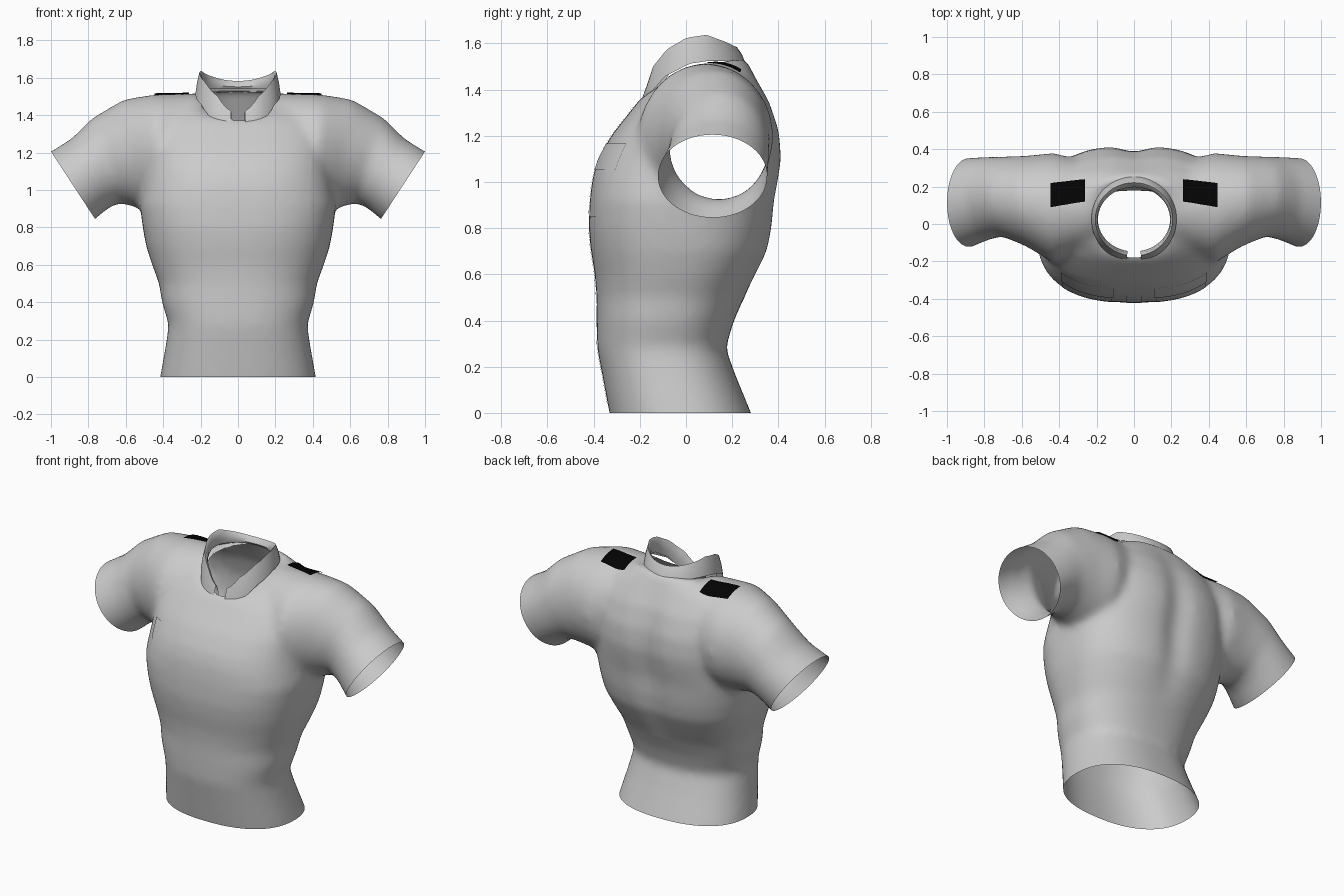
import bpy, bmesh, math
from mathutils import Vector
from mathutils.bvhtree import BVHTree

cube = bpy.data.objects.get("Cube")
if cube:
    bpy.data.objects.remove(cube, do_unlink=True)


def material(name, rgb):
    m = bpy.data.materials.new(name)
    m.use_nodes = True
    m.diffuse_color = (*rgb, 1)
    bsdf = m.node_tree.nodes["Principled BSDF"]
    bsdf.inputs["Base Color"].default_value = (*rgb, 1)
    bsdf.inputs["Roughness"].default_value = 0.8
    return m


GREY = material("light grey cloth", (0.6, 0.6, 0.6))
BLACK = material("black cloth", (0.001, 0.001, 0.001))


def add_object(name, bm, mat):
    mesh = bpy.data.meshes.new(name)
    bm.to_mesh(mesh)
    bm.free()
    obj = bpy.data.objects.new(name, mesh)
    bpy.context.collection.objects.link(obj)
    mesh.materials.append(mat)
    return obj


def shade(obj, angle=40):
    bpy.ops.object.select_all(action="DESELECT")
    obj.select_set(True)
    bpy.context.view_layer.objects.active = obj
    bpy.ops.object.shade_smooth_by_angle(angle=math.radians(angle))


def loft(bm, rings):
    """Closed skin over a list of point rings."""
    loops = [[bm.verts.new(p) for p in ring] for ring in rings]
    for a, b in zip(loops, loops[1:]):
        for i in range(len(a)):
            j = (i + 1) % len(a)
            bm.faces.new((a[i], a[j], b[j], b[i]))
    bm.faces.new(loops[0][::-1])
    bm.faces.new(loops[-1])


def power(v, e):
    return math.copysign(abs(v) ** e, v)


SIDES = 48
ANGLES = [2 * math.pi * i / SIDES for i in range(SIDES)]


def torso_ring(zf, zb, hw, yf, yb):
    # The chest is squarer than the waist
    e = 0.85 - 0.1 * min(max((zf - 0.5) / 0.4, 0), 1)
    ring = []
    for a in ANGLES:
        t = (power(math.sin(a), e) + 1) / 2
        ring.append((hw * power(math.cos(a), e), yf + (yb - yf) * t,
                     zf + (zb - zf) * (1 - (1 - t) ** 2)))
    return ring


def sleeve_ring(side, tx, tz, bx, bz, yf, yb):
    ring = []
    for a in ANGLES:
        t = (math.sin(a) + 1) / 2
        ring.append((side * (bx + (tx - bx) * t),
                     (yf + yb) / 2 + (yb - yf) / 2 * math.cos(a), bz + (tz - bz) * t))
    return ring


# Torso rings: front height, back height, half width, front y, back y
TORSO = [
    (-.1, -.1, .43, -.31, .32), (0, 0, .417, -.332, .282), (.15, .15, .39, -.36, .22),
    (.28, .28, .37, -.385, .172), (.4, .4, .408, -.387, .208), (.5, .5, .422, -.387, .253),
    (.6, .6, .46, -.395, .307), (.7, .7, .492, -.412, .358), (.8, .8, .51, -.422, .378),
    (.92, .92, .525, -.417, .388), (1.02, 1.02, .51, -.405, .408), (1.1, 1.1, .5, -.38, .42),
    (1.2, 1.22, .5, -.325, .41), (1.27, 1.35, .47, -.27, .365),
    (1.33, 1.46, .4, -.222, .3), (1.36, 1.535, .25, -.2, .255)]
# Sleeve rings: top x z, bottom x z, front y, back y
SLEEVE = [
    (.2, 1.515, .2, .95, -.14, .32), (.44, 1.512, .42, .88, -.21, .38),
    (.61, 1.485, .54, .905, -.12, .365), (.78, 1.385, .63, .93, -.066, .36),
    (.89, 1.275, .69, .905, -.087, .36), (1.0, 1.207, .763, .843, -.124, .354),
    (1.09, 1.15, .85, .78, -.16, .347)]

# Merge torso and sleeves into one smooth skin
bm = bmesh.new()
loft(bm, [torso_ring(*r) for r in TORSO])
for side in (1, -1):
    loft(bm, [sleeve_ring(side, *r) for r in SLEEVE])
bmesh.ops.recalc_face_normals(bm, faces=bm.faces[:])
shirt = add_object("shirt_body", bm, GREY)
remesh = shirt.modifiers.new("Remesh", "REMESH")
remesh.mode = "VOXEL"
remesh.voxel_size = 0.018
relax = shirt.modifiers.new("Smooth", "SMOOTH")
relax.factor = 0.5
relax.iterations = 22
graph = bpy.context.evaluated_depsgraph_get()
bm = bmesh.new()
bm.from_mesh(shirt.evaluated_get(graph).to_mesh())
shirt.modifiers.clear()

# Spine groove
for v in bm.verts:
    if v.co.y > 0.1 and 0.5 < v.co.z < 1.5:
        fade = math.sin(math.pi * (v.co.z - 0.5))
        v.co.y -= 0.03 * fade * math.exp(-(v.co.x / 0.09) ** 2)


def cut(faces, point, normal):
    geom = set(faces)
    for f in faces:
        geom.update(f.verts)
        geom.update(f.edges)
    bmesh.ops.bisect_plane(bm, geom=list(geom), plane_co=point, plane_no=normal,
                           clear_outer=True)


# Open the hem and the cuffs
cut(bm.faces[:], (0, 0, 0), (0, 0, -1))
for side in (1, -1):
    arm = [f for f in bm.faces if all(v.co.x * side > 0.56 for v in f.verts)]
    cut(arm, (side * 0.882, 0, 1.025), (side * 0.837, 0, -0.547))

# Open the neck with a clean oval edge
NECK_Y, NECK_X, NECK_R = 0.025, 0.205, 0.205


def neck_distance(p):
    return math.hypot(p.x / NECK_X, (p.y - NECK_Y) / NECK_R)


inside = [f for f in bm.faces
          if f.calc_center_median().z > 1.2 and neck_distance(f.calc_center_median()) < 1]
bmesh.ops.delete(bm, geom=inside, context="FACES")
for v in bm.verts:
    if v.is_boundary and v.co.z > 1.2 and abs(v.co.x) < 0.4:
        d = neck_distance(v.co)
        v.co.x /= d
        v.co.y = NECK_Y + (v.co.y - NECK_Y) / d
tree = BVHTree.FromBMesh(bm)
bm.to_mesh(shirt.data)
bm.free()
shade(shirt, 60)


def plate(name, corners, direction, mat, lift, nx=12, ny=12):
    """Thin patch between four corners, draped on the shirt along a direction."""
    c = [Vector(p) for p in corners]
    way = Vector(direction)
    bm = bmesh.new()
    rows = []
    for j in range(ny + 1):
        row = []
        for i in range(nx + 1):
            u, w = i / nx, j / ny
            p = c[0].lerp(c[1], u).lerp(c[3].lerp(c[2], u), w)
            hit, normal = tree.ray_cast(p, way)[:2]
            if normal.dot(way) > 0:
                normal = -normal
            row.append(bm.verts.new(hit + normal * lift))
        rows.append(row)
    for a, b in zip(rows, rows[1:]):
        for i in range(nx):
            bm.faces.new((a[i], a[i + 1], b[i + 1], b[i]))
    bm.normal_update()
    if sum(f.normal.dot(way) for f in bm.faces) > 0:
        bmesh.ops.reverse_faces(bm, faces=bm.faces[:])
    shade(add_object(name, bm, mat))


def front_plate(name, x0, x1, z0, z1, lift, nx=12, ny=12):
    plate(name, [(x0, -1, z0), (x1, -1, z0), (x1, -1, z1), (x0, -1, z1)],
          (0, 1, 0), GREY, lift, nx, ny)


# Button strip, chest pockets with flaps, shoulder straps
front_plate("button_strip", -.04, .04, .04, 1.325, .003, 4, 60)
for side, word in ((1, "left"), (-1, "right")):
    x0, x1 = sorted((side * 0.12, side * 0.38))
    front_plate(word + "_pocket", x0, x1, .85, 1.06, .002)
    x0, x1 = sorted((side * 0.11, side * 0.387))
    front_plate(word + "_pocket_flap", x0, x1, 1.05, 1.165, .005)
    straps = [(.26, .12), (.445, .09), (.445, .215), (.26, .235)]
    plate(word + "_shoulder_strap", [(side * x, y, 2) for x, y in straps],
          (0, 0, -1), BLACK, .009)


def height(y, table):
    for (y0, z0), (y1, z1) in zip(table, table[1:]):
        if y <= y1:
            return z0 + (z1 - z0) * (y - y0) / (y1 - y0)
    return table[-1][1]


# Folded collar, open at the front
LOW = [(-.2, 1.305), (-.17, 1.365), (-.09, 1.457), (.015, 1.512), (.1, 1.525), (.26, 1.52)]
HIGH = [(-.2, 1.42), (-.17, 1.5), (-.1, 1.575), (0, 1.625), (.1, 1.637), (.2, 1.605), (.26, 1.58)]
bm = bmesh.new()
STEPS = 48
previous = None
for i in range(STEPS + 1):
    a = 0.18 + (2 * math.pi - 0.36) * i / STEPS
    sx, sy = math.sin(a), -math.cos(a)
    y = 0.025 + 0.228 * sy
    low, high = height(y, LOW), height(y, HIGH)
    middle = (low + high) / 2
    section = [bm.verts.new((rx * sx, 0.025 + ry * sy, z)) for rx, ry, z in
               ((.228, .23, low), (.22, .218, middle), (.207, .196, high),
                (.197, .184, high - .012), (.193, .172, middle), (.2, .18, low + .02))]
    if previous:
        for k in range(len(section) - 1):
            bm.faces.new((previous[k], section[k], section[k + 1], previous[k + 1]))
    previous = section
bmesh.ops.recalc_face_normals(bm, faces=bm.faces[:])
shade(add_object("collar", bm, GREY), 50)
